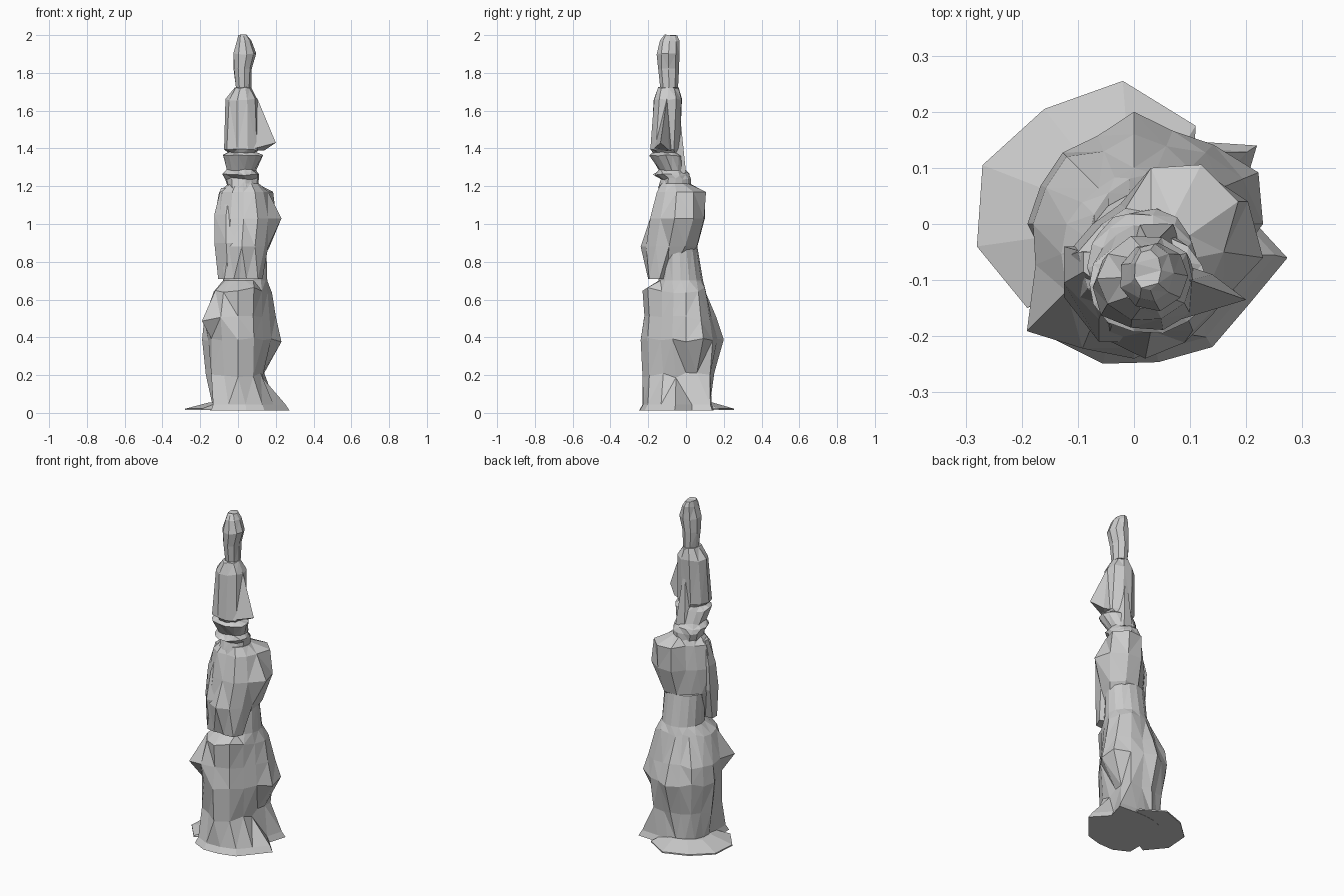
import bpy, bmesh, math, random
random.seed(4)


def finish(name, bm):
    bmesh.ops.recalc_face_normals(bm, faces=bm.faces)
    me = bpy.data.meshes.new(name)
    bm.to_mesh(me)
    bm.free()
    ob = bpy.data.objects.new(name, me)
    bpy.context.collection.objects.link(ob)
    return ob


def loft(name, rings):
    """Skin a stack of closed rings with flat facets and cap both ends."""
    bm = bmesh.new()
    vr = [[bm.verts.new(p) for p in r] for r in rings]
    n = len(vr[0])
    for a, b in zip(vr, vr[1:]):
        for i in range(n):
            bm.faces.new((a[i], a[(i + 1) % n], b[(i + 1) % n], b[i]))
    bm.faces.new(vr[0][::-1])
    bm.faces.new(vr[-1])
    bmesh.ops.triangulate(bm, faces=bm.faces)
    return finish(name, bm)


def radial(z, cx, cy, radii, turn=0.0, dz=0.0):
    s = math.tau / len(radii)
    return [(cx + r * math.cos(i * s + turn), cy + r * math.sin(i * s + turn), z + random.uniform(-dz, dz))
            for i, r in enumerate(radii)]


def oval(z, x0, x1, y0, y1, n=10, rough=0.0):
    cx, cy, rx, ry = (x0 + x1) / 2, (y0 + y1) / 2, (x1 - x0) / 2, (y1 - y0) / 2
    pts = []
    for i in range(n):
        a = i * math.tau / n
        k = 1 + random.uniform(-rough, rough * 0.4)
        pts.append((cx + rx * k * math.cos(a), cy + ry * k * math.sin(a),
                    z + random.uniform(-rough, rough) * 0.06))
    return pts


def hull(name, pts):
    bm = bmesh.new()
    for p in pts:
        bm.verts.new(p)
    bmesh.ops.convex_hull(bm, input=bm.verts)
    return finish(name, bm)


# pleated skirt: star-shaped foot, lumpy middle, oval waist
foot = (.19, .26, .18, .15, .14, .14, .15, .15, .15, .17, .25, .255, .25, .26, .25, .28)
skirt = [radial(.012, 0, 0, foot, .175), radial(.045, 0, 0, [r * .92 for r in foot], .175)]
skirt += [radial(z, 0, 0, r, 0, .015) for z, r in (
    (.20, (.13, .15, .18, .14, .15, .13, .15, .15, .17, .15, .20, .19, .23, .21, .17, .14)),
    (.39, (.23, .24, .20, .18, .20, .17, .18, .18, .19, .17, .20, .22, .24, .22, .19, .19)),
    (.50, (.20, .21, .18, .15, .16, .14, .17, .17, .18, .19, .27, .24, .22, .21, .18, .18)),
    (.65, (.18, .17, .14, .11, .10, .09, .09, .10, .12, .14, .17, .20, .23, .22, .18, .17)))]
skirt += [oval(.70, -.08, .155, -.145, .09, 16), oval(.88, -.08, .15, -.13, .06, 16)]
loft("skirt", skirt)

# thin trailing hem at the back left
hem = [(.11, .175), (-.02, .255), (-.16, .205), (-.27, .105), (-.28, -.04), (-.19, -.15), (.1, 0)]
loft("trailing_hem", [[(x * k, y * k, z) for x, y in hem] for k, z in ((1, .014), (1, .022), (.55, .055))])

# torso with the bulky right shoulder and hanging front cloth
torso = [radial(*r) for r in (
    (.71, .01, -.14, (.12, .08, .05, .04, .05, .08, .11, .095, .065, .05, .07, .11)),
    (.88, .02, -.09, (.14, .17, .17, .15, .12, .12, .135, .13, .135, .15, .14, .14)),
    (1.03, .03, -.06, (.20, .20, .18, .16, .11, .12, .155, .15, .14, .13, .15, .15)),
    (1.17, .03, -.05, (.13, .18, .18, .15, .09, .10, .13, .13, .12, .10, .12, .12)))]
loft("torso", torso + [oval(1.215, -.05, .11, -.14, .02, 12)])

# long left sleeve: chamfered at its outer front edge
hull("left_sleeve", [p for z, x0, y0, y1 in (
    (.71, -.105, -.19, -.10), (.90, -.125, -.21, -.05), (1.05, -.125, -.17, -.04), (1.19, -.09, -.12, -.05))
    for p in ((x0, (y0 + y1) / 2, z), (x0, y1, z), (x0 / 2, y0, z), (-.02, y0, z), (-.02, y1, z))])

# neck and ruffled collar
loft("collar", [oval(*r, n=14, rough=.10) for r in (
    (1.19, -.06, .11, -.15, .03), (1.24, -.07, .11, -.14, .03), (1.26, -.085, .11, -.175, .02),
    (1.285, -.065, .10, -.15, 0), (1.36, -.09, .14, -.195, -.02), (1.38, -.05, .10, -.17, -.03))])

# head wrapped in cloth
loft("head_wrap", [oval(*r, n=10, rough=.09) for r in (
    (1.37, -.04, .09, -.17, -.03), (1.395, -.075, .12, -.195, -.03),
    (1.66, -.065, .11, -.175, -.02), (1.72, -.02, .07, -.155, -.035))])
hull("side_veil", [(.10, -.10, 1.67), (.05, -.18, 1.39), (.20, -.135, 1.43),
                   (.14, -.09, 1.39), (.05, -.06, 1.39)])
hull("back_veil", [(.03, -.04, 1.66), (-.03, -.06, 1.26), (.09, -.06, 1.26),
                   (.01, 0, 1.27), (.07, 0, 1.27)])

# tall topknot
loft("topknot", [oval(*r, n=9, rough=.06) for r in (
    (1.72, -.015, .07, -.14, -.04), (1.82, -.025, .075, -.15, -.035),
    (1.90, -.03, .10, -.155, -.03), (1.97, -.01, .07, -.14, -.035), (2.0, .0, .05, -.12, -.045))])
